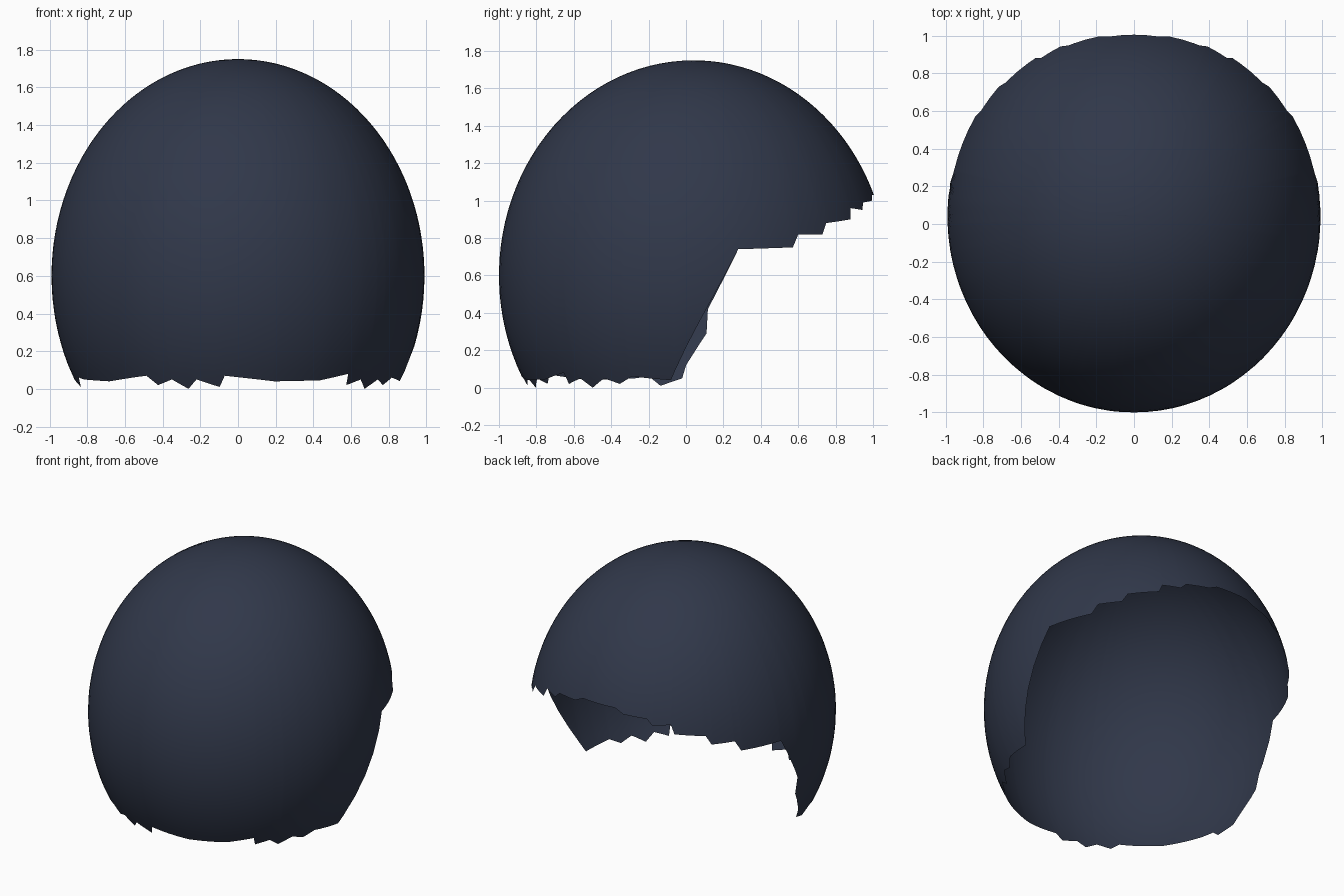
import bpy, bmesh, math

if "Cube" in bpy.data.objects:
    bpy.data.objects.remove(bpy.data.objects["Cube"])

# Egg-shaped shell: centre and half sizes
CY, CZ = 0.04, 0.6
RX, RY, RZ = 0.99, 1.04, 1.15
ROWS = 36

# Ragged rim: (angle from the back of the head towards +x in degrees, height)
BROW = [(103.4, .74), (121, .75), (123.3, .82), (132.5, .82), (134.7, .88),
        (146.8, .90), (148.2, .96), (155.6, .95), (158, .99), (168, 1.0),
        (172, 1.03), (180, 1.03)]
NAPE = [(-94.3, .42), (-94, .29), (-87.6, .12), (-86.2, .05), (-78.6, .01),
        (-75, .06), (-70, .05), (-52, .04), (-33.6, .07), (-29.7, .02),
        (-23.8, .05), (-18.1, .0), (-14.7, .05), (-6.6, .01), (-4.6, .07),
        (13, .04), (30, .045), (41.5, .08), (42.2, .02), (48.5, .05),
        (52.6, .0), (58.5, .05), (64, .02), (69, .06), (75, .05), (82.4, .04)]
RIM = [(-a, z) for a, z in reversed(BROW)] + NAPE + BROW


def rim_height(a):
    for (a0, z0), (a1, z1) in zip(RIM, RIM[1:]):
        if a0 <= a <= a1:
            return z0 + (z1 - z0) * (a - a0) / (a1 - a0)
    return RIM[-1][1]


# Columns at regular angles plus every rim corner
angles = sorted({a for a, _ in RIM} | {float(a) for a in range(-180, 180, 4)})
angles.remove(180)

bm = bmesh.new()
crown = bm.verts.new((0, CY, CZ + RZ))
columns = []
for a in angles:
    t = math.radians(a)
    low = math.acos((rim_height(a) - CZ) / RZ)
    col = []
    for r in range(1, ROWS + 1):
        p = low * r / ROWS
        col.append(bm.verts.new((RX * math.sin(p) * math.sin(t),
                                 CY - RY * math.sin(p) * math.cos(t),
                                 CZ + RZ * math.cos(p))))
    columns.append(col)
for i, c in enumerate(columns):
    d = columns[(i + 1) % len(columns)]
    bm.faces.new((crown, c[0], d[0]))
    for r in range(ROWS - 1):
        bm.faces.new((c[r], c[r + 1], d[r + 1], d[r]))
for f in bm.faces:
    f.smooth = True

# Hair cap object
mesh = bpy.data.meshes.new("hair_cap")
bm.to_mesh(mesh)
bm.free()
mat = bpy.data.materials.new("dark navy")
mat.diffuse_color = (0.030, 0.039, 0.068, 1)
mat.use_nodes = True
mat.node_tree.nodes["Principled BSDF"].inputs["Base Color"].default_value = mat.diffuse_color
mesh.materials.append(mat)
hair = bpy.data.objects.new("hair_cap", mesh)
bpy.context.collection.objects.link(hair)
